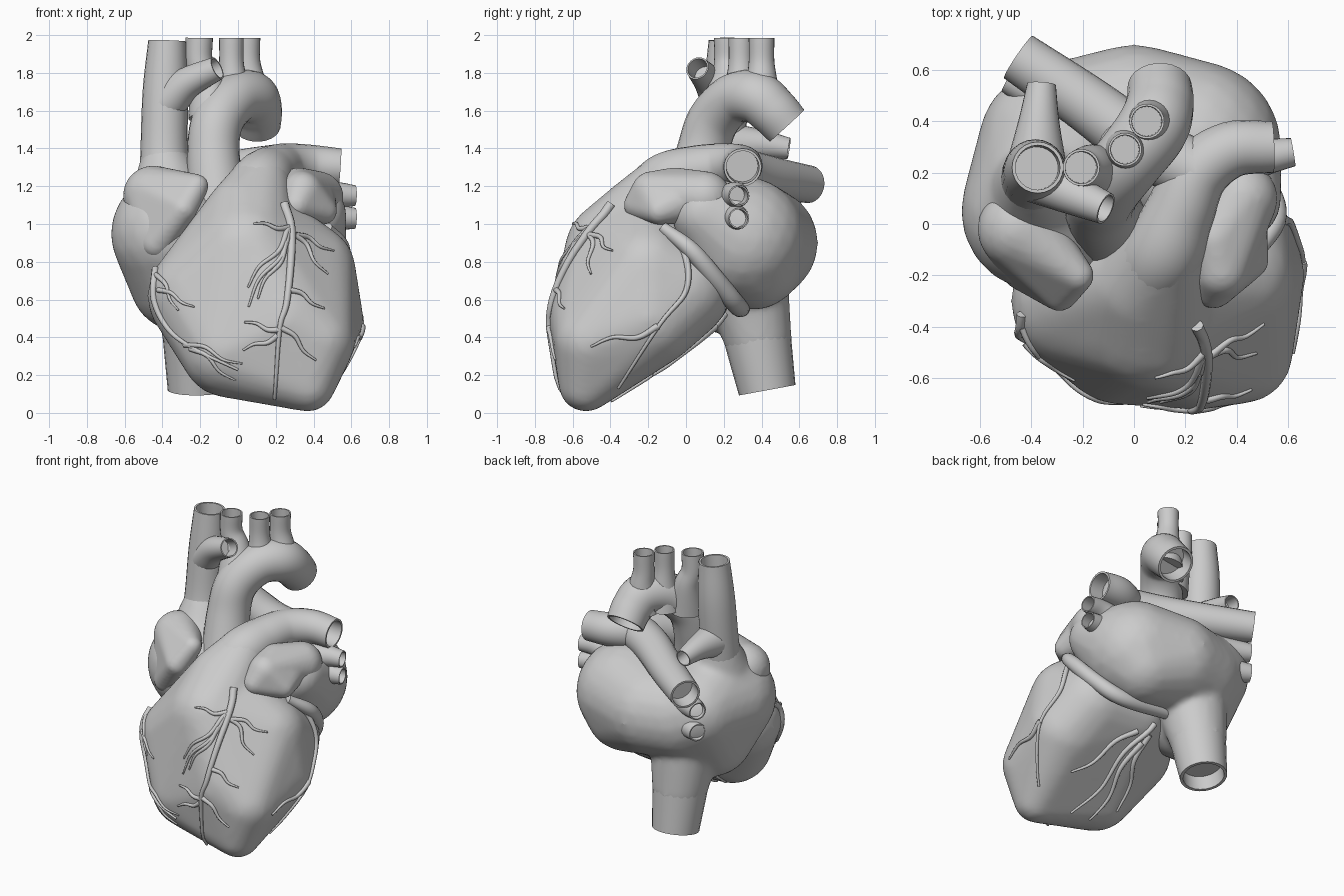
import bpy, bmesh, math
from mathutils import Vector
from mathutils.bvhtree import BVHTree

if "Cube" in bpy.data.objects:
    bpy.data.objects.remove(bpy.data.objects["Cube"])


def add_object(name, bm):
    bmesh.ops.recalc_face_normals(bm, faces=bm.faces)
    mesh = bpy.data.meshes.new(name)
    bm.to_mesh(mesh)
    bm.free()
    for p in mesh.polygons:
        p.use_smooth = True
    ob = bpy.data.objects.new(name, mesh)
    bpy.context.collection.objects.link(ob)
    return ob


def organic(name, *groups, voxel=0.02, smooth=10):
    """Each group is a convex skin around spheres (x, y, z, r); groups are fused and smoothed."""
    ball = bmesh.new()
    bmesh.ops.create_icosphere(ball, subdivisions=3, radius=1)
    unit = [v.co.copy() for v in ball.verts]
    ball.free()
    bm = bmesh.new()
    for group in groups:
        verts = [bm.verts.new(Vector((x, y, z)) + r * u) for x, y, z, r in group for u in unit]
        bmesh.ops.convex_hull(bm, input=verts)
        for v in verts:
            if v.is_valid and not v.link_faces:
                bm.verts.remove(v)
    ob = add_object(name, bm)
    m = ob.modifiers.new("fuse", 'REMESH')
    m.mode, m.voxel_size, m.use_smooth_shade = 'VOXEL', voxel, True
    m = ob.modifiers.new("soften", 'SMOOTH')
    m.factor, m.iterations = 0.5, smooth
    return ob


def spline(pts, steps=7):
    """Catmull-Rom through points of any dimension."""
    p = [Vector(q) for q in pts]
    p = [p[0] * 2 - p[1]] + p + [p[-1] * 2 - p[-2]]
    out = []
    for a, b, c, d in zip(p, p[1:], p[2:], p[3:]):
        for t in (k / steps for k in range(steps)):
            out.append(b + 0.5 * ((c - a) * t + (2 * a - 5 * b + 4 * c - d) * t ** 2
                                  + (3 * b - a - 3 * c + d) * t ** 3))
    return out + [p[-2]]


def loft(name, centres, radii, sides, hollow):
    bm = bmesh.new()
    n = len(centres)
    tang = [(centres[min(i + 1, n - 1)] - centres[max(i - 1, 0)]).normalized() for i in range(n)]
    side = tang[0].orthogonal()
    frames = []
    for c, r, t in zip(centres, radii, tang):
        side = (side - t * side.dot(t)).normalized()
        frames.append((c, r, side, t.cross(side)))
    if hollow:  # rim and inner wall of the open end
        c, r, u, v = frames[-1]
        frames += [(c, r * 0.87, u, v), (c - tang[-1] * 0.1, r * 0.84, u, v)]
    angles = [2 * math.pi * k / sides for k in range(sides)]
    rings = [[bm.verts.new(c + r * (math.cos(a) * u + math.sin(a) * v)) for a in angles]
             for c, r, u, v in frames]
    for a, b in zip(rings, rings[1:]):
        for k in range(sides):
            bm.faces.new((a[k - 1], a[k], b[k], b[k - 1]))
    bm.faces.new(rings[0])
    bm.faces.new(rings[-1])
    add_object(name, bm).data.set_sharp_from_angle(angle=math.radians(50))


def vessel(name, *pts, hollow=True):
    """Tube along (x, y, z, radius) points, open at the last one."""
    s = spline(pts)
    loft(name, [Vector(q[:3]) for q in s], [q[3] for q in s], 24, hollow)


# Ventricles with the outflow cone
cone, outlet = (.03, -.24, 1.06, .2), (.12, -.1, 1.22, .16)
front_wall = (.05, -.36, .85, .285)
ventricles = organic("ventricles", [
    (.37, -.53, .15, .145), (-.05, -.45, .335, .255), (-.2, -.3, .62, .28),
    (.4, -.2, .5, .265), (.34, -.03, .65, .265), (.05, -.02, .67, .27),
    (.25, -.43, .48, .295), (.42, -.5, .38, .2), (.37, -.2, .75, .255), front_wall, cone],
    [front_wall, cone, outlet], [outlet, (.18, .05, 1.28, .13)])

# Atria, fused at the back
rear, top = (-.2, .35, .9, .3), (-.36, .12, 1.1, .22)
organic("atria",
        [(-.36, .05, .95, .315), (-.3, .15, .7, .275), (-.32, .32, .95, .285), top, rear],
        [(.24, .3, .92, .335), (0, .4, .9, .3), (.4, .1, 1.05, .175), (.22, .36, .8, .255), rear],
        [top, (-.39, .18, 1.35, .12)], [(-.22, .3, .75, .24), (-.22, .38, .4, .18)])

# Ear-shaped auricles
organic("right_auricle", [(-.45, -.02, 1.15, .16), (-.22, -.2, 1.2, .065), (-.29, -.265, 1.08, .075),
                          (-.43, -.17, .9, .09)], voxel=0.014, smooth=5)
lobe = (.34, -.18, 1.17, .11)
organic("left_auricle", [lobe, (.32, -.06, 1.2, .1), (.42, .1, 1.14, .14)],
        [lobe, (.31, -.25, 1.1, .08), (.45, -.14, 1.07, .075), (.4, -.03, 1.12, .12)],
        voxel=0.014, smooth=5)

# Aorta and the three arteries rising from its arch
vessel("aorta", (-.1, 0, 1.05, .16), (-.13, .08, 1.35, .14), (-.11, .14, 1.54, .137), (-.02, .25, 1.66, .135),
       (.07, .37, 1.67, .14), (.1, .46, 1.6, .133), (.1, .535, 1.52, .125))
for name, lean, x, y, r in (("brachiocephalic_artery", .07, -.205, .22, .072),
                            ("carotid_artery", .01, -.035, .29, .065),
                            ("subclavian_artery", .025, .05, .4, .068)):
    vessel(name, (x + lean, y - lean / 2, 1.58, r * 1.8), (x + lean / 2, y, 1.75, r * 1.25),
           (x, y, 1.86, r), (x, y, 1.985, r))

# Hollow veins and their side branches
vessel("upper_vena_cava", (-.37, .13, 1.1, .16), (-.39, .18, 1.35, .128), (-.385, .21, 1.7, .12),
       (-.375, .22, 1.97, .1))
vessel("brachiocephalic_vein", (-.38, .19, 1.64, .11), (-.27, .13, 1.745, .085), (-.11, .06, 1.825, .063))
vessel("azygos_vein", (-.38, .22, 1.42, .12), (-.37, .4, 1.42, .08), (-.36, .545, 1.4, .056))
vessel("lower_vena_cava", (-.22, .33, .7, .2), (-.22, .375, .42, .18), (-.22, .43, .12, .152))

# Pulmonary arteries
fork = (.25, .2, 1.305, .122)
vessel("pulmonary_trunk", (.05, -.2, 1.1, .17), outlet, (.18, .05, 1.28, .135), fork,
       (.38, .29, 1.31, .11), (.54, .3, 1.3, .1))
vessel("right_pulmonary_artery", fork, (.05, .3, 1.28, .12), (-.2, .48, 1.24, .11), (-.45, .65, 1.21, .1))

# Pulmonary veins, two on each side
for i, (left_z, right_z) in enumerate(((1.15, 1.07), (1.03, .92))):
    vessel(f"left_pulmonary_vein_{i}", (.36, .24, left_z - .05, .12), (.5, .26, left_z, .075),
           (.62, .28, left_z, .055))
    vessel(f"right_pulmonary_vein_{i}", (-.15, .4, right_z - .03, .14), (-.35, .5, right_z, .085),
           (-.49, .57, right_z, .06))

# Vein in the groove between left atrium and ventricle
vessel("coronary_sinus", (.47, -.12, .98, .03), (.55, .03, .86, .045), (.48, .18, .68, .05),
       (.32, .28, .56, .05), (-.1, .3, .58, .04), hollow=False)

# Coronary branches drawn in a flat view and projected onto the ventricles
bpy.context.view_layer.update()
tree = BVHTree.FromObject(ventricles, bpy.context.evaluated_depsgraph_get())
VIEWS = {"front": (lambda a, b: Vector((a, -2, b)), Vector((0, 1, 0))),
         "side": (lambda a, b: Vector((2, a, b)), Vector((-1, 0, 0))),
         "under": (lambda a, b: Vector((a, b, -2)), Vector((0, 0, 1)))}


def coronary(name, view, r, *pts):
    place, ray = VIEWS[view]
    hits = [tree.ray_cast(place(*q), ray)[:2] for q in spline(pts)]
    centres = [h + n * r * 0.3 for h, n in hits if h]
    k = len(centres) - 1
    if k > 2:
        loft(name, centres, [r * (1 - 0.65 * i / k) for i in range(k + 1)], 8, False)


def twigs(name, view, r, *starts):
    """Wavy side branches: start, heading in degrees, length."""
    for i, (a, b, heading, length) in enumerate(starts):
        pts = []
        for k in range(4):
            turn = math.radians(heading + (0, 12, -3, 0)[k])
            pts.append((a + math.cos(turn) * length * k / 3, b + math.sin(turn) * length * k / 3))
        coronary(f"{name}_{i}", view, r, *pts)


coronary("front_descending_artery", "front", .026, (.24, 1.1), (.28, .945), (.26, .6), (.22, .44), (.195, .08))
twigs("front_branch", "front", .016, (.27, .98, 243, .47), (.26, .97, 236, .37), (.25, .9, 244, .33),
      (.28, .95, -48, .29), (.3, .94, -22, .22), (.27, .65, -28, .21), (.22, .44, 168, .19),
      (.21, .41, 203, .2), (.23, .45, -43, .25), (.27, .98, 174, .19))
coronary("right_coronary_artery", "front", .02, (-.43, .785), (-.44, .6), (-.36, .44), (-.22, .335), (0, .23))
twigs("right_branch", "front", .014, (-.43, .73, -58, .22), (-.28, .36, -18, .32), (-.25, .34, -35, .29),
      (-.42, .65, -25, .21))
coronary("circumflex_artery", "side", .022, (-.11, .96), (-.01, .84), (0, .65), (-.14, .47), (-.36, .135))
twigs("circumflex_branch", "side", .018, (-.15, .46, 197, .37))
twigs("rear_branch", "under", .02, (0, .2, -72, .63), (0, .15, -103, .46), (.02, .1, -88, .5), (.1, .15, -50, .43))
